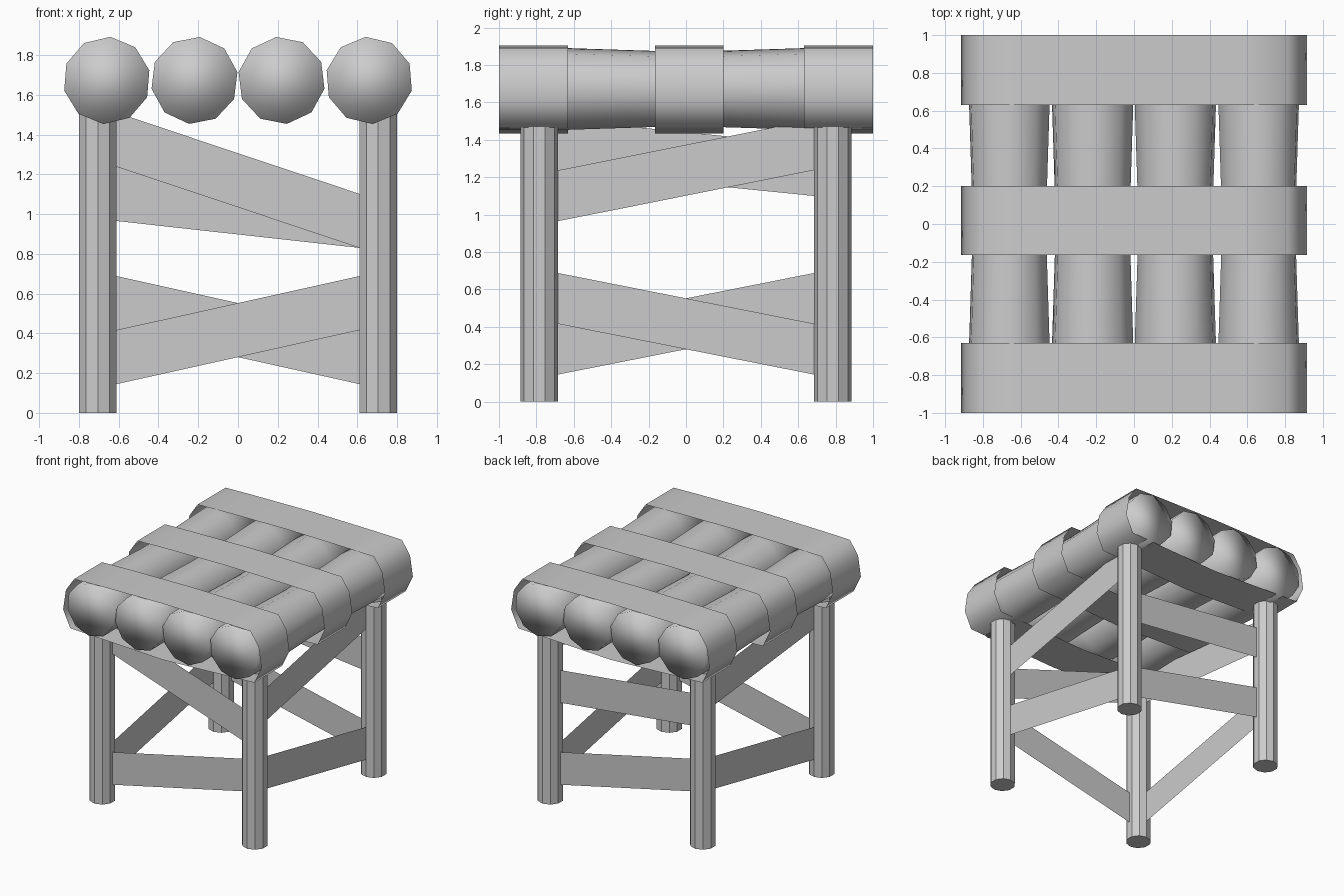
import bpy, math

if "Cube" in bpy.data.objects:
    bpy.data.objects.remove(bpy.data.objects["Cube"])

grey = bpy.data.materials.new("plain grey")
grey.diffuse_color = (0.6, 0.6, 0.6, 1)
grey.use_nodes = True
grey.node_tree.nodes["Principled BSDF"].inputs["Base Color"].default_value = grey.diffuse_color


def make(name, verts, faces, smooth=False):
    me = bpy.data.meshes.new(name)
    me.from_pydata(verts, [], faces)
    me.materials.append(grey)
    for p in me.polygons:
        p.use_smooth = smooth
    ob = bpy.data.objects.new(name, me)
    bpy.context.collection.objects.link(ob)
    return ob


def loft(name, rings, caps, smooth):
    # joins closed rings of equal point count, optionally capped
    n = len(rings[0])
    verts = [v for r in rings for v in r]
    faces = [(k*n + i, k*n + (i+1) % n, (k+1)*n + (i+1) % n, (k+1)*n + i)
             for k in range(len(rings) - 1) for i in range(n)]
    if caps:
        faces.append(tuple(reversed(range(n))))
        faces.append(tuple(range(len(verts) - n, len(verts))))
    return make(name, verts, faces, smooth)


LX, LY = 0.705, 0.785

# four ten-sided legs
for fy, a in ((-1, "front"), (1, "back")):
    for fx, b in ((-1, "left"), (1, "right")):
        rings = [[(fx*LX + 0.1*math.sin(-i*math.pi/5), fy*LY + 0.1*math.cos(i*math.pi/5), z)
                  for i in range(10)] for z in (0, 1.53)]
        loft(f"{a}_{b}_leg", rings, True, False)

# seat rolls, slightly pinched in the middle
for x, tilt, n in ((-0.66, 4.6, 1), (-0.219, 7, 2), (0.219, -7, 3), (0.66, -4.6, 4)):
    rings = []
    for y, r in ((-1, .22), (-.63, .219), (-.17, .204), (.17, .204), (.63, .219), (1, .22)):
        ring = []
        for i in range(10):
            t = math.radians(tilt - 36*i)
            ring.append((x + r*math.sin(t), y, 1.672 + r*math.cos(t)))
        rings.append(ring[::-1])
    loft(f"seat_roll_{n}", rings, True, True)

# thin straps wrapped around the rolls
half = [(0.59, 1.896), (0.815, 1.89), (0.89, 1.78), (0.916, 1.61), (0.85, 1.47), (0.6, 1.46)]
outline = [(0, 1.904)] + half + [(0, 1.435)] + [(-x, z) for x, z in reversed(half)]
for name, y0, y1 in (("front", -1, -.63), ("middle", -.165, .2), ("back", .63, 1)):
    loft(f"{name}_strap", [[(x, y, z) for x, z in outline] for y in (y0, y1)], False, True)

# braces: bottom heights at both ends, each board 0.27 tall
H = 0.272
IX, IY = 0.61, 0.685
for lvl, front, right, back, left in (
        ("lower", (.145, .416), (.416, .145), (.145, .416), (.416, .145)),
        ("upper", (1.238, .83), (.965, 1.238), (.83, .965), (1.10, 1.238))):
    for side, p, q, (za, zb) in (
            ("front", (-IX, -LY), (IX, -LY), front), ("right", (LX, -IY), (LX, IY), right),
            ("back", (IX, LY), (-IX, LY), back), ("left", (-LX, IY), (-LX, -IY), left)):
        make(f"{lvl}_{side}_brace",
             [(*p, za), (*q, zb), (*q, zb + H), (*p, za + H)], [(0, 1, 2, 3)])
